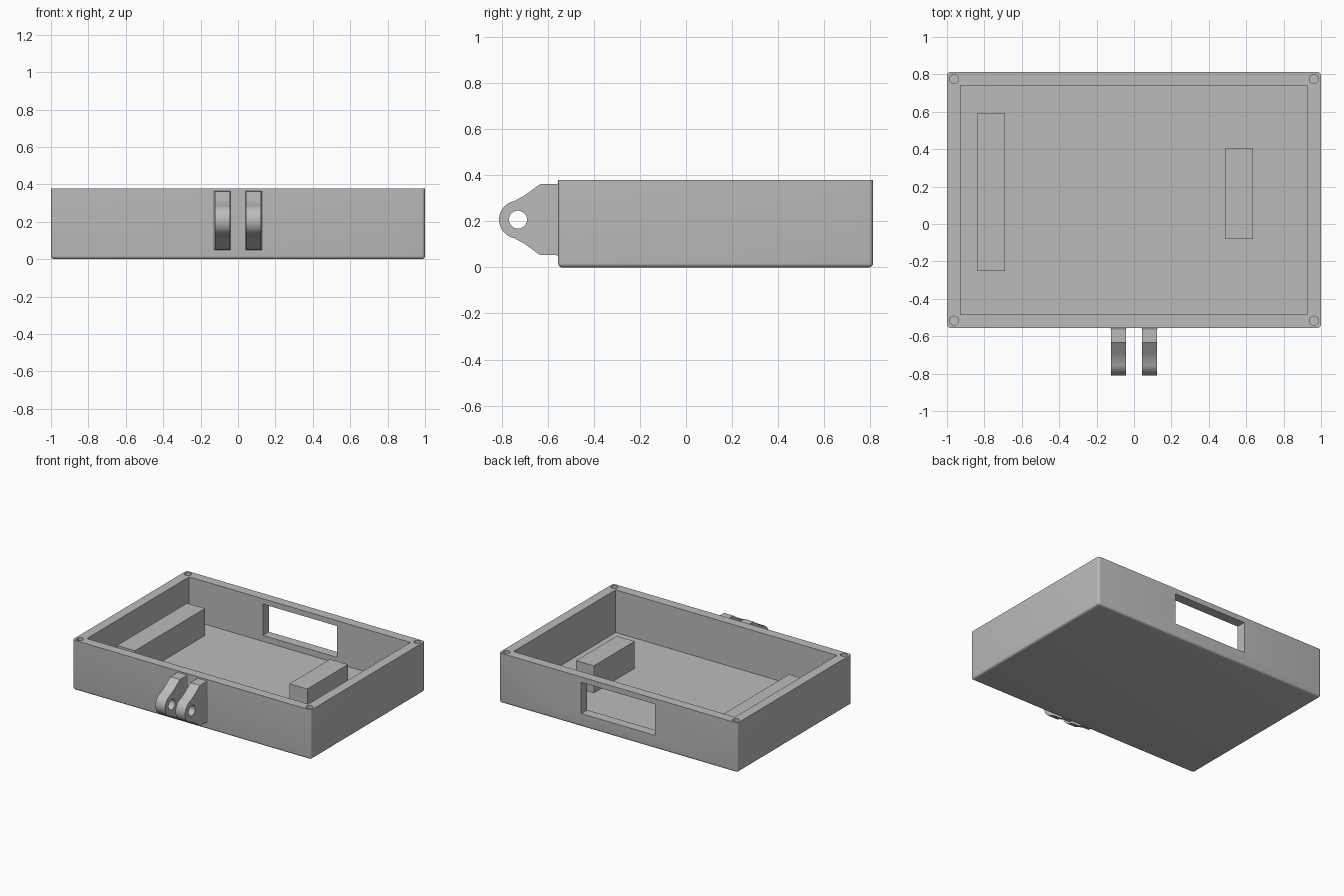
import bpy, bmesh, math
from mathutils import Vector

if "Cube" in bpy.data.objects:
    bpy.data.objects.remove(bpy.data.objects["Cube"], do_unlink=True)

# Single plain grey plastic
grey = bpy.data.materials.new("grey plastic")
grey.use_nodes = True
GREY = (0.5, 0.5, 0.5, 1)
grey.diffuse_color = GREY
grey.node_tree.nodes["Principled BSDF"].inputs["Base Color"].default_value = GREY

FRONT, BACK, HEIGHT, FLOOR = -0.555, 0.812, 0.378, 0.055
WALL = 0.072


def finish(name, bm):
    bmesh.ops.recalc_face_normals(bm, faces=bm.faces)
    mesh = bpy.data.meshes.new(name)
    bm.to_mesh(mesh)
    bm.free()
    obj = bpy.data.objects.new(name, mesh)
    bpy.context.collection.objects.link(obj)
    mesh.materials.append(grey)
    return obj


def box_bm(lo, hi):
    bm = bmesh.new()
    bmesh.ops.create_cube(bm, size=1)
    lo, hi = Vector(lo), Vector(hi)
    bmesh.ops.scale(bm, vec=hi - lo, verts=bm.verts)
    bmesh.ops.translate(bm, vec=(lo + hi) / 2, verts=bm.verts)
    return bm


def box(name, lo, hi):
    return finish(name, box_bm(lo, hi))


def cylinder(name, centre, radius, depth, axis="Z"):
    bm = bmesh.new()
    bmesh.ops.create_cone(bm, cap_ends=True, segments=32, radius1=radius,
                          radius2=radius, depth=depth)
    obj = finish(name, bm)
    obj.location = centre
    if axis == "X":
        obj.rotation_euler.y = math.pi / 2
    return obj


def select_only(obj):
    bpy.ops.object.select_all(action="DESELECT")
    obj.select_set(True)
    bpy.context.view_layer.objects.active = obj


def cut(obj, cutter):
    cutter.hide_render = True
    select_only(obj)
    mod = obj.modifiers.new("cut", "BOOLEAN")
    mod.operation, mod.solver, mod.object = "DIFFERENCE", "EXACT", cutter
    bpy.ops.object.modifier_apply(modifier=mod.name)
    bpy.data.objects.remove(cutter, do_unlink=True)


def smooth(obj):
    select_only(obj)
    bpy.ops.object.shade_smooth_by_angle(angle=math.radians(30))


# Tray: rounded uprights and bottom rim, sharp top rim
bm = box_bm((-1, FRONT, 0), (1, BACK, HEIGHT))
rounded = [e for e in bm.edges if min(v.co.z for v in e.verts) < 0.01]
bmesh.ops.bevel(bm, geom=rounded, offset=0.018, segments=5, profile=0.5,
                affect="EDGES")
tray = finish("tray", bm)

# Cavity, back window and corner screw holes
cut(tray, box("cavity_cutter", (-1 + WALL, FRONT + WALL, FLOOR),
              (1 - WALL, BACK - WALL, 1)))
cut(tray, box("window_cutter", (-0.31, 0.6, 0.1), (0.31, 1, 0.337)))
for x in (-0.962, 0.962):
    for y in (FRONT + 0.038, BACK - 0.038):
        cut(tray, cylinder("screw_cutter", (x, y, HEIGHT), 0.024, 0.26))
smooth(tray)

# Raised blocks on the tray floor
box("right_block", (-0.84, -0.25, FLOOR - 0.02), (-0.69, 0.59, 0.26))
box("left_block", (0.487, -0.08, FLOOR - 0.02), (0.637, 0.407, 0.26))

# Hinge lug outline in the y-z plane, symmetric about the pin height
PIN_Y, PIN_Z, RADIUS = -0.729, 0.207, 0.082
upper = [(FRONT + 0.03, 0.154), (-0.633, 0.154), (-0.697, 0.107),
         (-0.708, 0.1), (-0.72, 0.094)]
for i in range(15):
    a = math.radians(102 + 78 * i / 14)
    upper.append((PIN_Y + RADIUS * math.cos(a), RADIUS * math.sin(a)))
outline = upper + [(y, -h) for y, h in reversed(upper[:-1])]


def lug(name, x):
    half = 0.04
    bm = bmesh.new()
    face = bm.faces.new([bm.verts.new((x - half, y, PIN_Z + h)) for y, h in outline])
    side = bmesh.ops.extrude_face_region(bm, geom=[face])["geom"]
    bmesh.ops.translate(bm, vec=(2 * half, 0, 0),
                        verts=[v for v in side if isinstance(v, bmesh.types.BMVert)])
    obj = finish(name, bm)
    cut(obj, cylinder("pin_cutter", (x, PIN_Y, PIN_Z), 0.039, 0.3, "X"))
    smooth(obj)
    # Small flared foot where the lug meets the wall
    foot = box_bm((x - half, FRONT - 0.008, 0.053), (x + half, FRONT + 0.01, 0.361))
    for v in foot.verts:
        if v.co.y > FRONT:
            v.co.x += math.copysign(0.009, v.co.x - x)
            v.co.z += math.copysign(0.009, v.co.z - PIN_Z)
    finish(name + "_foot", foot)


lug("right_lug", -0.084)
lug("left_lug", 0.084)
